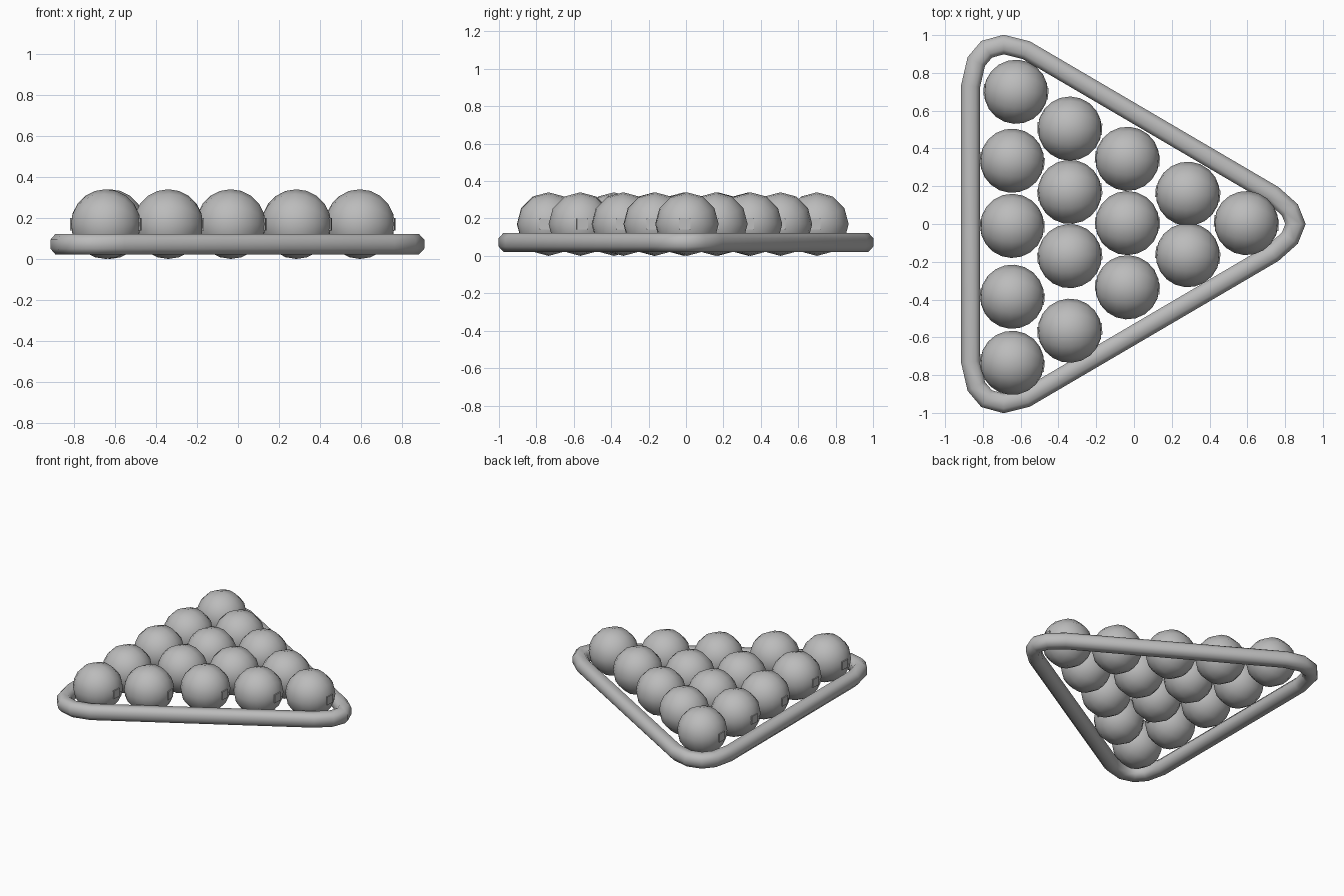
import bpy, bmesh, math, random
from mathutils import Vector, Matrix

if "Cube" in bpy.data.objects:
    bpy.data.objects.remove(bpy.data.objects["Cube"], do_unlink=True)
random.seed(4)

RADIUS = 0.17

grey = bpy.data.materials.new("plain grey")
grey.use_nodes = True
grey.diffuse_color = (0.5, 0.5, 0.5, 1)
grey.node_tree.nodes["Principled BSDF"].inputs["Base Color"].default_value = (0.5, 0.5, 0.5, 1)


def make_object(name, bm, location=(0, 0, 0)):
    """Turn a bmesh into a smooth shaded grey object."""
    bmesh.ops.recalc_face_normals(bm, faces=bm.faces)
    for face in bm.faces:
        face.smooth = True
    mesh = bpy.data.meshes.new(name)
    bm.to_mesh(mesh)
    bm.free()
    mesh.materials.append(grey)
    obj = bpy.data.objects.new(name, mesh)
    obj.location = location
    bpy.context.collection.objects.link(obj)
    return obj


def add_ball(name, x, y):
    """Low-poly ball, poles on the x axis, with a blank spot plate at each pole."""
    bm = bmesh.new()
    bmesh.ops.create_uvsphere(bm, u_segments=12, v_segments=10, radius=RADIUS,
                              matrix=Matrix.Rotation(math.pi / 2, 4, 'Y'))
    for side in (-1, 1):
        plate = Matrix.Translation((side * (RADIUS - 0.003), 0, 0)) @ Matrix.Diagonal((0.009, 0.06, 0.06, 1))
        bmesh.ops.create_cube(bm, size=1, matrix=plate)
    turn = Matrix.Rotation(random.uniform(-0.12, 0.12), 4, 'Z')
    bmesh.ops.transform(bm, matrix=turn, verts=bm.verts)
    obj = make_object(name, bm, (x, y, RADIUS))
    obj.data.set_sharp_from_angle(angle=math.radians(50))


# Balls in five rows narrowing toward +x
rows = [
    (-0.645, (0.70, 0.335, -0.01, -0.385, -0.735)),
    (-0.34, (0.505, 0.17, -0.17, -0.565)),
    (-0.035, (0.345, 0.005, -0.335)),
    (0.285, (0.16, -0.165)),
    (0.595, (0.005,)),
]
for r, (x, ys) in enumerate(rows):
    for i, y in enumerate(ys):
        shift = 0.02 if r == 0 and i == 0 else 0
        add_ball(f"ball_row{r + 1}_{i + 1}", x + shift, y)

# Triangular rack: a chamfered section swept round a mirrored centre line
half = [(-0.865, 0.73), (-0.835, 0.86), (-0.78, 0.925), (-0.69, 0.95),
        (-0.57, 0.92), (0.735, 0.155), (0.825, 0.075)]
path = [Vector(p) for p in half] + [Vector((0.855, 0))]
path += [Vector((x, -y)) for x, y in reversed(half)]
section = [(0.05, 0.022), (0.05, -0.022), (0.026, -0.05), (-0.026, -0.05),
           (-0.05, -0.022), (-0.05, 0.022), (-0.026, 0.05), (0.026, 0.05)]

bm = bmesh.new()
rings = []
count = len(path)
for i, p in enumerate(path):
    a = (p - path[i - 1]).normalized()
    b = (path[(i + 1) % count] - p).normalized()
    tangent = (a + b).normalized()
    out = Vector((-tangent.y, tangent.x)) / tangent.dot(a)
    rings.append([bm.verts.new((p.x + out.x * u, p.y + out.y * u, 0.072 + v)) for u, v in section])
for i in range(count):
    one, two = rings[i], rings[(i + 1) % count]
    for j in range(len(section)):
        k = (j + 1) % len(section)
        bm.faces.new((one[j], one[k], two[k], two[j]))
make_object("triangle_rack", bm)
